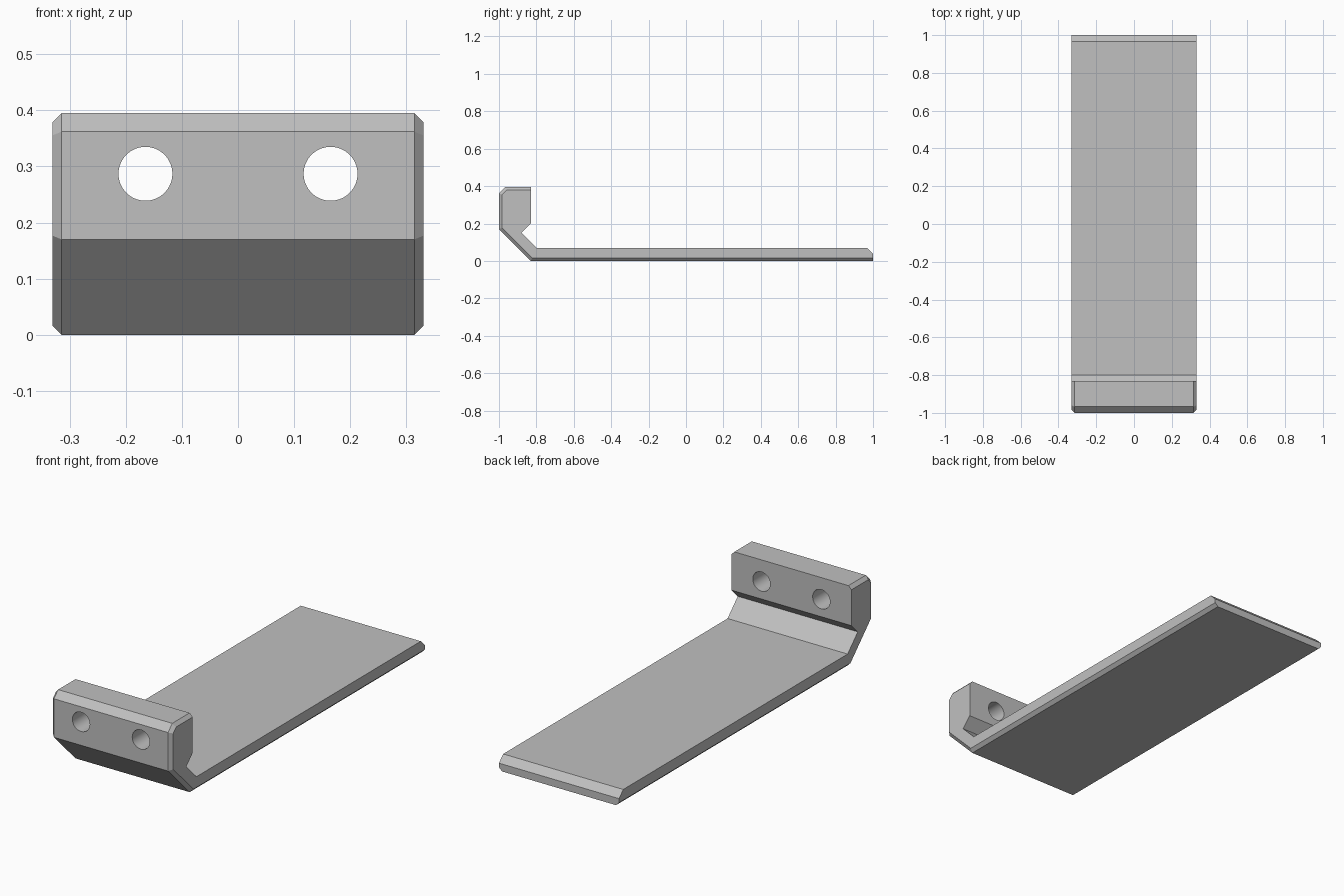
import bpy
import bmesh
import math

cube = bpy.data.objects.get("Cube")
if cube:
    bpy.data.objects.remove(cube, do_unlink=True)

HALF_WIDTH = 0.331
CHAMFER = 0.0165

# Side profile (y, z): the first six points run along the outer face
OUTER = [(1, 0), (-0.83, 0), (-1, 0.17), (-1, 0.362), (-0.967, 0.395), (-0.83, 0.395)]
INNER = [(-0.83, 0.2), (-0.88, 0.15), (-0.8, 0.07), (0.967, 0.07), (1, 0.037)]

grey = bpy.data.materials.new("plain grey")
grey.use_nodes = True
grey.diffuse_color = (0.53, 0.53, 0.53, 1)
grey.node_tree.nodes["Principled BSDF"].inputs["Base Color"].default_value = grey.diffuse_color


def activate(obj):
    bpy.ops.object.select_all(action="DESELECT")
    obj.select_set(True)
    bpy.context.view_layer.objects.active = obj


def build_bracket():
    """Extrude the side profile across x and chamfer its outer side edges."""
    bm = bmesh.new()
    profile = OUTER + INNER
    sides = [[bm.verts.new((x, y, z)) for y, z in profile] for x in (-HALF_WIDTH, HALF_WIDTH)]
    for side in sides:
        bm.faces.new(side)
    left, right = sides
    for i in range(len(profile)):
        j = (i + 1) % len(profile)
        bm.faces.new((left[i], left[j], right[j], right[i]))
    bmesh.ops.recalc_face_normals(bm, faces=bm.faces)
    rim = [bm.edges.get((s[i], s[i + 1])) for s in sides for i in range(len(OUTER) - 1)]
    bmesh.ops.bevel(bm, geom=rim, offset=CHAMFER, offset_type="OFFSET",
                    segments=1, profile=0.5, affect="EDGES")
    mesh = bpy.data.meshes.new("hooked_plate")
    bm.to_mesh(mesh)
    bm.free()
    mesh.materials.append(grey)
    obj = bpy.data.objects.new("hooked_plate", mesh)
    bpy.context.collection.objects.link(obj)
    return obj


plate = build_bracket()

# Two screw holes through the upright lip
for side in (-1, 1):
    bpy.ops.mesh.primitive_cylinder_add(vertices=64, radius=0.048, depth=0.4,
                                        location=(side * 0.165, -0.915, 0.287),
                                        rotation=(math.pi / 2, 0, 0))
    cutter = bpy.context.object
    cutter.name = "hole_cutter"
    cutter.hide_render = True
    cutter.data.materials.append(grey)
    activate(plate)
    cut = plate.modifiers.new("screw_hole", "BOOLEAN")
    cut.operation = "DIFFERENCE"
    cut.solver = "EXACT"
    cut.object = cutter
    bpy.ops.object.modifier_apply(modifier=cut.name)
    bpy.data.objects.remove(cutter, do_unlink=True)

# Smooth hole walls, crisp edges elsewhere
activate(plate)
bpy.ops.object.shade_smooth_by_angle(angle=math.radians(20))
